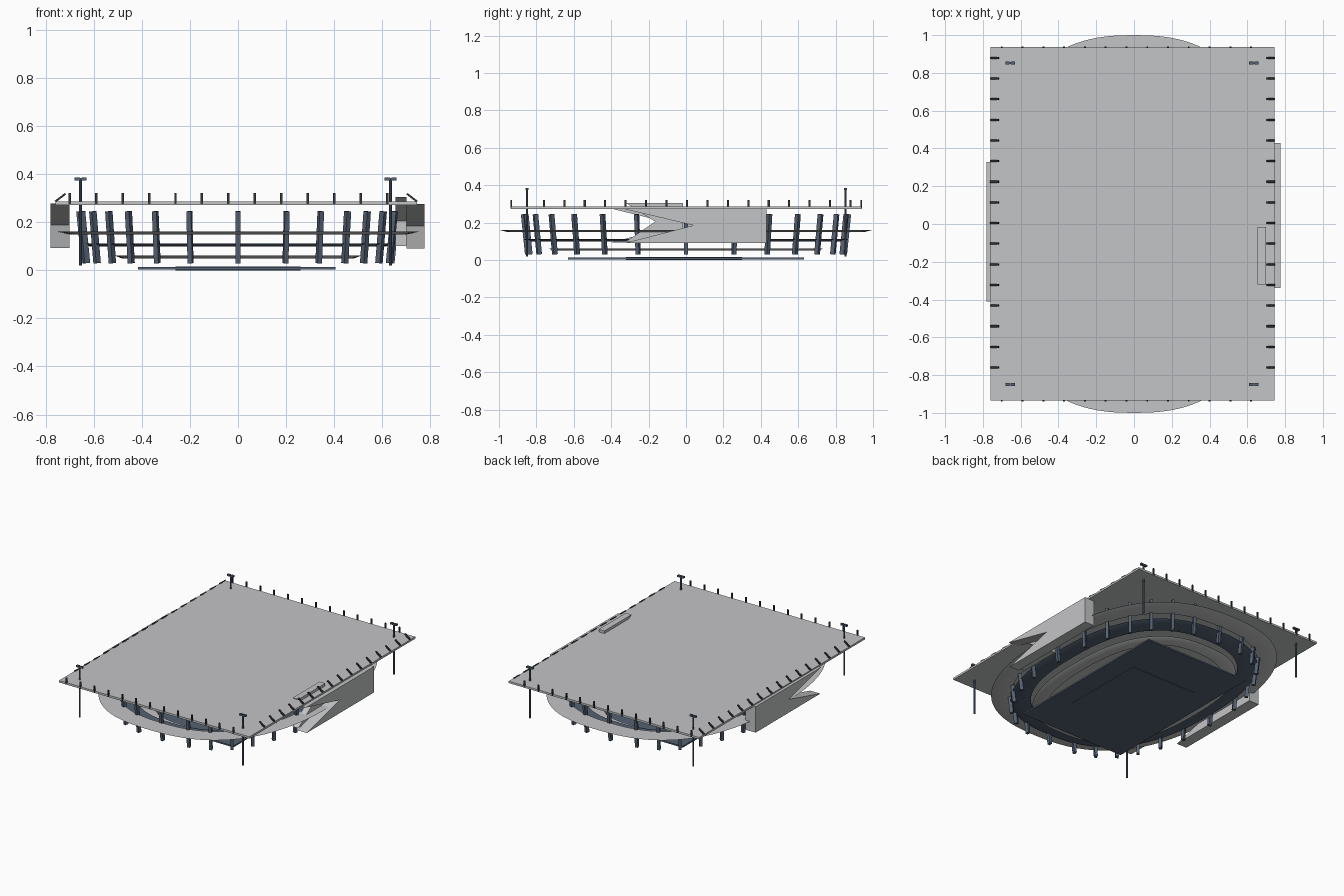
import bpy, bmesh, math
from mathutils import Matrix, Vector

cube = bpy.data.objects.get("Cube")
if cube:
    bpy.data.objects.remove(cube, do_unlink=True)


def material(name, rgb):
    m = bpy.data.materials.new(name)
    m.use_nodes = True
    m.diffuse_color = (*rgb, 1)
    m.node_tree.nodes["Principled BSDF"].inputs["Base Color"].default_value = (*rgb, 1)
    return m


GREY = material("light concrete grey", (0.55, 0.555, 0.565))
NAVY = material("slate navy", (0.09, 0.12, 0.17))
DARK = material("dark steel", (0.035, 0.038, 0.045))


def finish(bm, name, mat):
    bmesh.ops.recalc_face_normals(bm, faces=bm.faces)
    mesh = bpy.data.meshes.new(name)
    bm.to_mesh(mesh)
    bm.free()
    mesh.materials.append(mat)
    obj = bpy.data.objects.new(name, mesh)
    bpy.context.collection.objects.link(obj)
    return obj


def add_box(bm, lo, hi):
    lo, hi = Vector(lo), Vector(hi)
    size = Matrix.Diagonal((*(hi - lo), 1))
    bmesh.ops.create_cube(bm, size=1, matrix=Matrix.Translation((lo + hi) / 2) @ size)


def add_bar(bm, start, end, width, depth, heading=0):
    # Rectangular bar between two points, turned about its own axis
    start, end = Vector(start), Vector(end)
    axis = end - start
    x = Vector((math.cos(heading), math.sin(heading), 0))
    x = (x - axis * x.dot(axis) / axis.length_squared).normalized()
    z = axis.normalized()
    rot = Matrix((x, z.cross(x), z)).transposed().to_4x4()
    size = Matrix.Diagonal((width, depth, axis.length, 1))
    bmesh.ops.create_cube(bm, size=1, matrix=Matrix.Translation((start + end) / 2) @ rot @ size)


def box(name, lo, hi, mat):
    bm = bmesh.new()
    add_box(bm, lo, hi)
    return finish(bm, name, mat)


def oval(a, b, z, n=96):
    # Slightly squared oval outline
    def power(v):
        return math.copysign(abs(v) ** 0.8, v)
    turns = [2 * math.pi * i / n for i in range(n)]
    return [(a * power(math.cos(t)), b * power(math.sin(t)), z) for t in turns]


def oval_ring(name, outer, inner, z, mat, thick=0.012, lip=0.05):
    # Flat tier whose underside tapers in from the rim
    sections = [(outer, z + thick / 2), (inner, z + thick / 2),
                (inner, z - thick / 2), ((outer[0] - lip, outer[1] - lip), z - thick / 2)]
    bm = bmesh.new()
    loops = [[bm.verts.new(p) for p in oval(*ab, h)] for ab, h in sections]
    for k, here in enumerate(loops):
        there = loops[(k + 1) % len(loops)]
        for i in range(len(here)):
            j = (i + 1) % len(here)
            bm.faces.new((here[i], here[j], there[j], there[i]))
    obj = finish(bm, name, mat)
    bpy.context.view_layer.objects.active = obj
    obj.select_set(True)
    bpy.ops.object.shade_smooth_by_angle()
    obj.select_set(False)


def side_prism(name, outline, x0, x1, mat):
    # Side outline in y and z, extruded along x
    bm = bmesh.new()
    face = bm.faces.new([bm.verts.new((x0, y, z)) for y, z in outline])
    made = bmesh.ops.extrude_face_region(bm, geom=[face])["geom"]
    bmesh.ops.translate(bm, vec=(x1 - x0, 0, 0),
                        verts=[v for v in made if isinstance(v, bmesh.types.BMVert)])
    return finish(bm, name, mat)


# Roof and pitch
box("roof", (-0.76, -0.935, 0.272), (0.745, 0.937, 0.286), GREY)
box("pitch", (-0.415, -0.63, 0.003), (0.405, 0.63, 0.013), NAVY)
box("pitch_base", (-0.26, -0.32, 0), (0.26, 0.3, 0.016), NAVY)

# Oval tiers
oval_ring("upper_tier", (0.755, 1.0), (0.645, 0.865), 0.155, GREY)
oval_ring("middle_tier", (0.645, 0.87), (0.53, 0.74), 0.105, NAVY, lip=0.03)
oval_ring("lower_tier", (0.515, 0.735), (0.43, 0.64), 0.056, GREY, lip=0.03)

# Leaning columns, a quarter plan mirrored both ways
quarter = [(0, 0.86), (0.2, 0.845), (0.34, 0.795), (0.45, 0.71),
           (0.53, 0.59), (0.595, 0.44), (0.64, 0.26), (0.65, 0)]
plan = {(sx * x + 0.0, sy * y + 0.0) for x, y in quarter for sx in (-1, 1) for sy in (-1, 1)}
bm = bmesh.new()
for x, y in sorted(plan):
    lean = Vector((x, y, 0)).normalized() * 0.011
    base, top = Vector((x, y, 0.03)) - lean, Vector((x, y, 0.245)) + lean
    add_bar(bm, base, top, 0.024, 0.02, math.atan2(y, x))
finish(bm, "columns", NAVY)

# Slanted fins along the long roof edges
bm = bmesh.new()
for i in range(16):
    y = -0.76 + i * 0.1093
    for edge, s in ((-0.76, 1), (0.745, -1)):
        add_bar(bm, (edge, y, 0.286), (edge + s * 0.042, y, 0.318), 0.008, 0.011)
finish(bm, "side_fins", DARK)

# Upright posts along the short roof edges
bm = bmesh.new()
for i in range(13):
    x = -0.7 + i * 0.11
    for y in (-0.935, 0.937):
        add_box(bm, (x - 0.005, y - 0.004, 0.275), (x + 0.005, y + 0.004, 0.322))
finish(bm, "end_posts", DARK)

# Light masts
for x, side in ((-0.655, "right"), (0.635, "left")):
    for y, end in ((-0.85, "front"), (0.853, "back")):
        bm = bmesh.new()
        pole = Matrix.Translation((x, y, 0.2))
        bmesh.ops.create_cone(bm, cap_ends=True, segments=8, radius1=0.006,
                              radius2=0.006, depth=0.36, matrix=pole)
        add_box(bm, (x - 0.025, y - 0.003, 0.377), (x + 0.025, y + 0.003, 0.383))
        for s in (-1, 1):
            add_box(bm, (x + s * 0.014 - 0.011, y - 0.008, 0.374),
                    (x + s * 0.014 + 0.011, y + 0.008, 0.386))
        finish(bm, f"{end}_{side}_light_mast", NAVY)

# Entrance blocks with a swallowtail front
left = [(0.43, 0.09), (0.43, 0.275), (-0.34, 0.275), (0.04, 0.185), (-0.33, 0.09)]
side_prism("left_entrance", left, 0.7, 0.775, GREY)
right = [(y * 0.96 - 0.085, z + 0.003) for y, z in left]
side_prism("right_entrance", right, -0.78, -0.7, GREY)
tower = [(-0.015, 0.1), (-0.015, 0.305), (-0.32, 0.305), (-0.165, 0.205), (-0.32, 0.1)]
side_prism("left_inner_entrance", tower, 0.655, 0.7, GREY)
